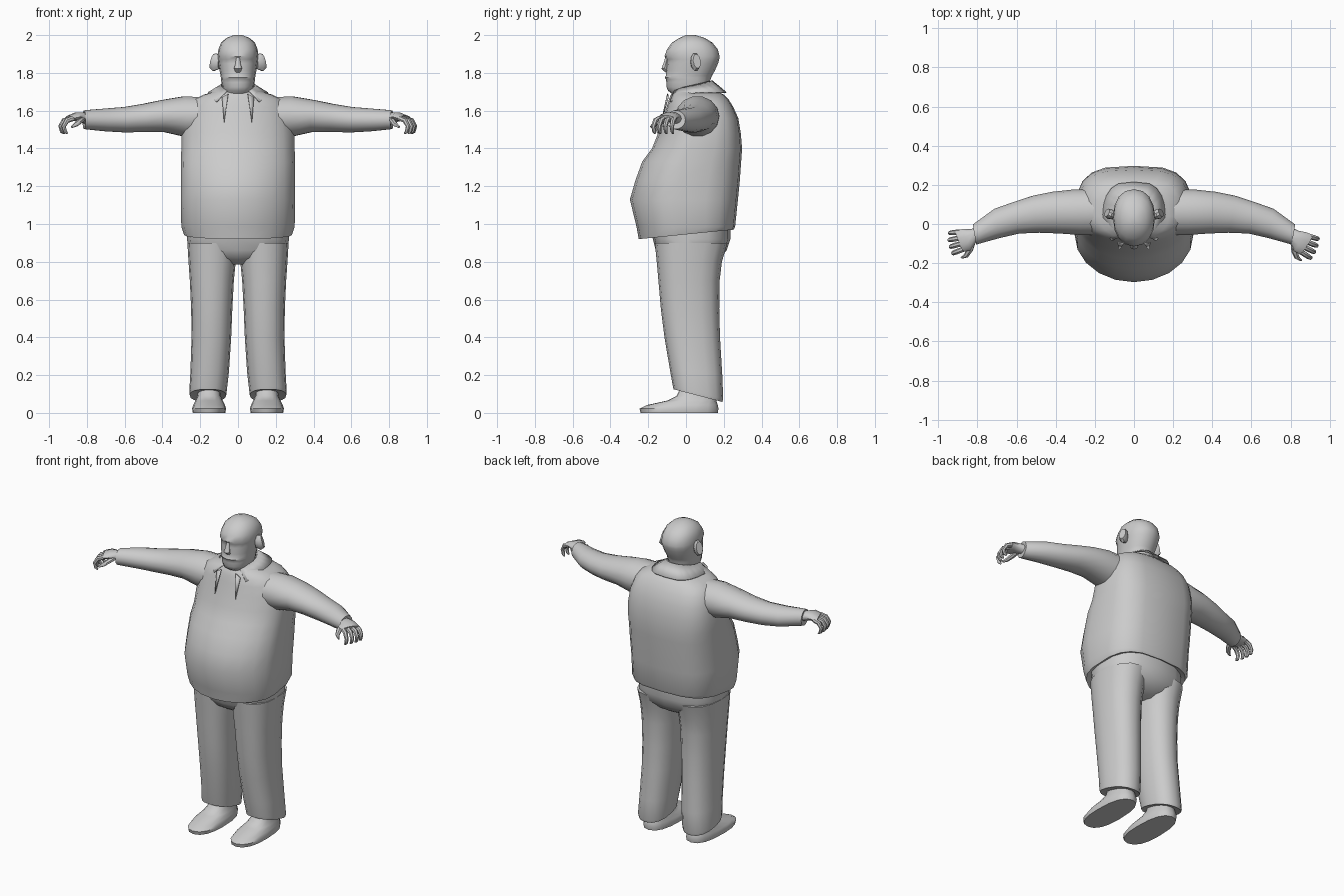
import bpy, bmesh, math
from mathutils import Vector

grey = bpy.data.materials.new("light grey")
grey.diffuse_color = (0.6, 0.6, 0.6, 1)


def finish(name, bm, thick=0, angle=45):
    bmesh.ops.recalc_face_normals(bm, faces=bm.faces)
    me = bpy.data.meshes.new(name)
    bm.to_mesh(me)
    bm.free()
    for p in me.polygons:
        p.use_smooth = True
    me.set_sharp_from_angle(angle=math.radians(angle))
    me.materials.append(grey)
    ob = bpy.data.objects.new(name, me)
    bpy.context.collection.objects.link(ob)
    if thick:
        ob.modifiers.new("thickness", 'SOLIDIFY').thickness = thick
    return ob


def loft(name, rings, closed=True, thick=0):
    bm = bmesh.new()
    vs = [[bm.verts.new(p) for p in r] for r in rings]
    n = len(vs[0])
    for a, b in zip(vs, vs[1:]):
        for i in range(n if closed else n - 1):
            j = (i + 1) % n
            bm.faces.new((a[i], a[j], b[j], b[i]))
    if closed:
        bm.faces.new(vs[0])
        bm.faces.new(vs[-1])
    return finish(name, bm, thick)


def hring(z, w, yf, yb, cx=0, tilt=0, mid=0.45, pf=1.0, pb=1.0, n=16):
    """Level cross-section with separate front and back depth and squareness."""
    yc = yf + (yb - yf) * mid
    out = []
    for i in range(n):
        t = 2 * math.pi * i / n
        c, s = math.cos(t), math.sin(t)
        p = pf if s < 0 else pb
        x = cx + w * math.copysign(abs(c) ** p, c)
        y = yc + ((yb - yc) if s > 0 else (yf - yc)) * abs(s) ** p
        out.append((x, y, z + tilt * y))
    return out


def tube(name, pts, n=12):
    """Tube along points (position, half width, half height)."""
    pos = [Vector(p[0]) for p in pts]
    side = (pos[-1] - pos[0]).cross(Vector((0, 0, 1))).normalized()
    rings = []
    for i, (_, rh, rv) in enumerate(pts):
        tan = (pos[min(i + 1, len(pos) - 1)] - pos[max(i - 1, 0)]).normalized()
        up = side.cross(tan).normalized()
        rings.append([pos[i] + side * rh * math.cos(2 * math.pi * k / n)
                      + up * rv * math.sin(2 * math.pi * k / n) for k in range(n)])
    return loft(name, rings)


def plate(name, pts):
    bm = bmesh.new()
    bm.faces.new([bm.verts.new(p) for p in pts])
    return finish(name, bm, 0.006)


# shirt body: height, half width, front, back
shirt = [(0.96, .25, -.22, .23), (0.945, .285, -.25, .253), (0.985, .30, -.262, .26),
         (1.13, .303, -.297, .275), (1.23, .303, -.268, .285), (1.33, .302, -.232, .292),
         (1.40, .30, -.18, .297), (1.48, .298, -.148, .29), (1.56, .285, -.12, .277),
         (1.62, .265, -.102, .25), (1.66, .235, -.09, .225), (1.685, .18, -.08, .20),
         (1.70, .13, -.07, .17), (1.72, .095, -.06, .14)]
loft("shirt_body", [hring(*r, tilt=0.1 if r[0] < 0.97 else 0, mid=.42, pb=.62, n=20)
                    for r in shirt])

# head and neck
head = [(1.64, .085, -.04, .14), (1.69, .082, -.075, .13), (1.705, .078, -.095, .125),
        (1.725, .084, -.103, .122), (1.75, .088, -.104, .125), (1.765, .09, -.106, .13),
        (1.775, .091, -.113, .133), (1.785, .092, -.107, .138), (1.81, .097, -.106, .152),
        (1.85, .103, -.103, .17), (1.872, .106, -.102, .176), (1.888, .107, -.114, .178),
        (1.925, .104, -.10, .168), (1.96, .09, -.075, .14), (1.985, .062, -.035, .10),
        (2.0, .022, .0, .05)]
loft("head", [hring(*r, mid=.5, pf=.9, pb=.9) for r in head])
tube("nose", [((0, -.098, 1.885), .010, .010), ((0, -.107, 1.85), .013, .012),
              ((0, -.114, 1.825), .021, .016), ((0, -.10, 1.808), .016, .010)], 8)

# shirt collar, a flaring band open at the front
inner, outer = [], []
for k in range(17):
    t = math.radians(35 + 290 * k / 16)
    s, c = math.sin(t), math.cos(t)
    inner.append((.09 * s, .03 - .11 * c, 1.735 - .025 * c))
    outer.append((.16 * math.copysign(abs(s) ** .6, s), .05 - .165 * c,
                  1.698 - .06 * max(0, c)))
loft("collar", [inner, outer], closed=False, thick=0.006)

# trouser seat
seat = [(1.0, .265, -.20, .235), (.92, .27, -.175, .235), (.86, .262, -.16, .215),
        (.82, .20, -.135, .18), (.785, .09, -.08, .12)]
loft("trouser_seat", [hring(*r, pf=.75, pb=.75) for r in seat])

# trouser leg: height, inner x, outer x, front, back, tilt
leg = [(.90, .005, .268, -.165, .22, 0), (.80, .012, .262, -.155, .19, 0),
       (.70, .022, .255, -.146, .178, 0), (.55, .03, .248, -.133, .176, 0),
       (.40, .036, .246, -.114, .18, 0), (.22, .048, .252, -.085, .192, -.1),
       (.125, .06, .258, -.07, .197, -.26), (.108, .062, .256, -.066, .192, -.26),
       (.112, .08, .235, -.045, .165, -.26)]

# shoe: height, half width, front, back
shoe = [(0, .086, -.24, .168), (.022, .09, -.246, .172), (.042, .084, -.205, .168),
        (.065, .072, -.10, .16), (.09, .062, -.05, .152), (.15, .055, -.02, .145)]

# sleeve: position, half width, half height
sleeve = [((.16, .06, 1.568), .12, .105), ((.29, .06, 1.57), .118, .108),
          ((.40, .058, 1.572), .108, .086), ((.50, .05, 1.561), .096, .076),
          ((.60, .032, 1.552), .082, .069), ((.70, .003, 1.551), .076, .062),
          ((.795, -.044, 1.552), .056, .053), ((.815, -.054, 1.552), .052, .050),
          ((.81, -.052, 1.552), .036, .034)]

for s, label, turn in ((1, "left", 22), (-1, "right", 10)):
    loft(label + "_trouser_leg",
         [hring(z, (b - a) / 2, f, k, s * (a + b) / 2, tl, pf=.85, pb=.85)
          for z, a, b, f, k, tl in leg])
    loft(label + "_shoe", [hring(*r, cx=s * .153, pf=.85, pb=.8) for r in shoe])
    tube(label + "_sleeve", [((s * p[0], p[1], p[2]), h, v) for p, h, v in sleeve], 14)

    # lapel beside the open neck
    plate(label + "_lapel", [(s * .052, -.10, 1.69), (s * .085, -.098, 1.67),
                             (s * .074, -.133, 1.54)])

    # ear
    tube(label + "_ear", [((s * .098, .04, 1.855), .018, .036),
                          ((s * .122, .05, 1.857), .027, .050),
                          ((s * .138, .058, 1.862), .022, .040)], 10)

    # hand, set out along the wrist direction
    a = math.radians(turn)
    out = Vector((s * math.cos(a), -math.sin(a), 0))
    fwd = Vector((-s * math.sin(a), -math.cos(a), 0))
    wrist = Vector((s * .80, -.052, 1.555))

    def at(u, v, z):
        return wrist + out * u + fwd * v + Vector((0, 0, z))

    tube(label + "_palm", [(at(-.01, 0, 0), .034, .030), (at(.025, .006, .008), .038, .028),
                           (at(.06, .018, .012), .058, .024),
                           (at(.098, .02, .004), .058, .016)], 10)
    for j, v in enumerate((-.026, .004, .034, .064)):
        e = (0, .008, .008, .002)[j]
        tube(f"{label}_finger_{j + 1}",
             [(at(.085, v, .004), .014, .014), (at(.118 + e, v * 1.1, -.008), .014, .014),
              (at(.136 + e, v * 1.15, -.038), .012, .012),
              (at(.128 + e, v * 1.15, -.066), .010, .010),
              (at(.116 + e, v * 1.15, -.076), .005, .005)], 7)
    tube(label + "_thumb", [(at(.03, .03, 0), .018, .016), (at(.05, .07, -.012), .017, .014),
                            (at(.075, .098, -.028), .013, .012),
                            (at(.10, .105, -.042), .006, .006)], 7)
